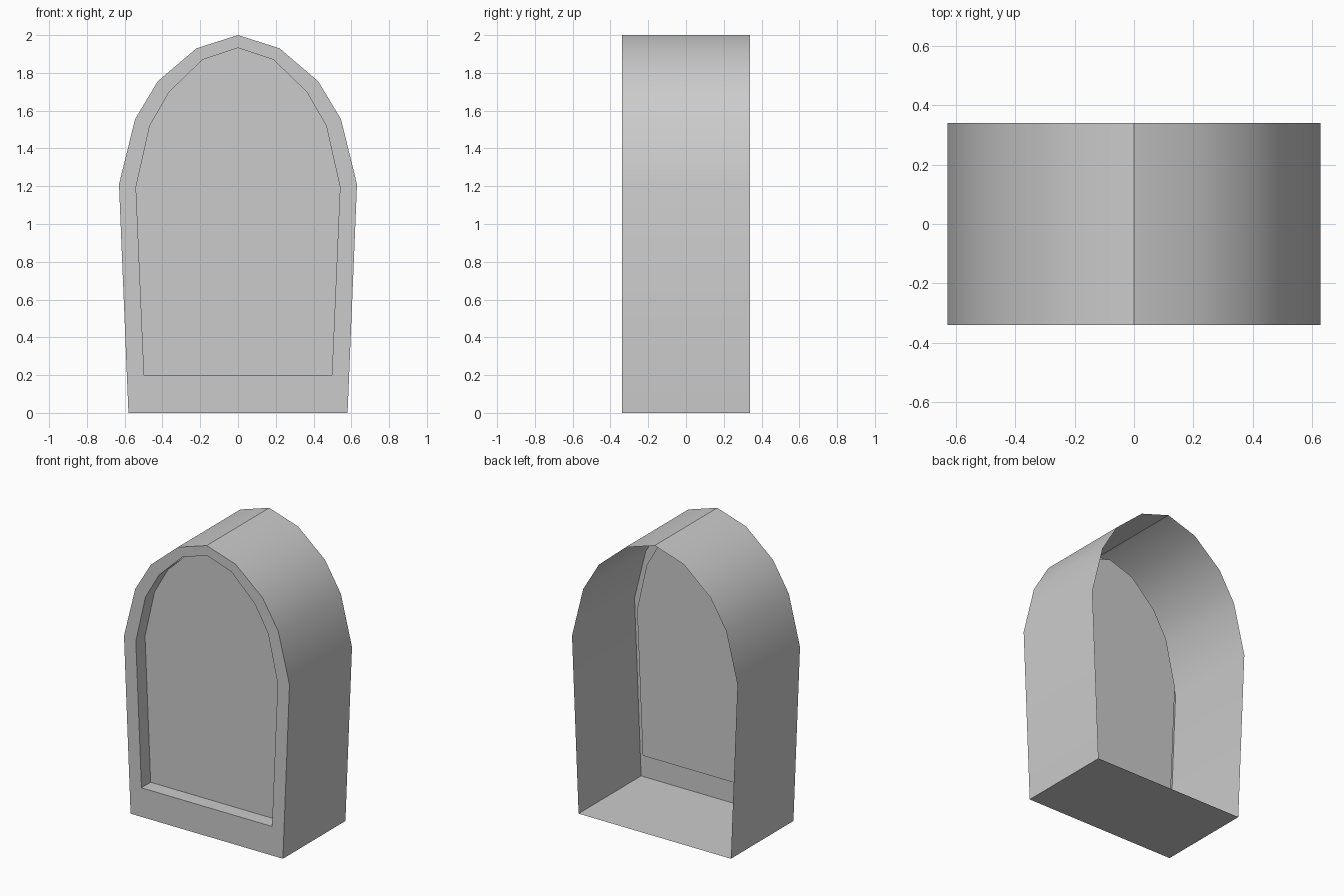
import bpy, bmesh
from math import radians

if "Cube" in bpy.data.objects:
    bpy.data.objects.remove(bpy.data.objects["Cube"])

# Right half of each arch outline (x, z), from bottom corner up to the peak
OUTER = [(0.58, 0.0), (0.63, 1.21), (0.545, 1.555), (0.425, 1.755), (0.22, 1.93), (0.0, 2.0)]
INNER = [(0.497, 0.2), (0.54, 1.195), (0.467, 1.52), (0.365, 1.698), (0.187, 1.87), (0.0, 1.932)]
FRONT, BACK, RECESS = -0.34, 0.34, 0.10

bm = bmesh.new()


def loop(half, y):
    """Mirror a half outline and make its ring of vertices at depth y."""
    pts = half + [(-x, z) for x, z in reversed(half[:-1])]
    return [bm.verts.new((x, y, z)) for x, z in pts]


def bridge(a, b):
    n = len(a)
    for i in range(n):
        j = (i + 1) % n
        bm.faces.new((a[i], a[j], b[j], b[i]))


# Open-backed shell: outer wall, front rim, recess wall, recessed panel
rings = [loop(OUTER, BACK), loop(OUTER, FRONT),
         loop(INNER, FRONT), loop(INNER, FRONT + RECESS)]
for a, b in zip(rings, rings[1:]):
    bridge(a, b)
bm.faces.new(rings[-1])

bmesh.ops.recalc_face_normals(bm, faces=bm.faces)
# The panel must face the front
bm.faces.ensure_lookup_table()
bm.normal_update()
if bm.faces[-1].normal.y > 0:
    bmesh.ops.reverse_faces(bm, faces=bm.faces)

mesh = bpy.data.meshes.new("arched_shell")
bm.to_mesh(mesh)
bm.free()
shell = bpy.data.objects.new("arched_shell", mesh)
bpy.context.collection.objects.link(shell)

# Smooth arch, crisp peak and rims
bpy.context.view_layer.objects.active = shell
shell.select_set(True)
bpy.ops.object.shade_smooth_by_angle(angle=radians(30))
